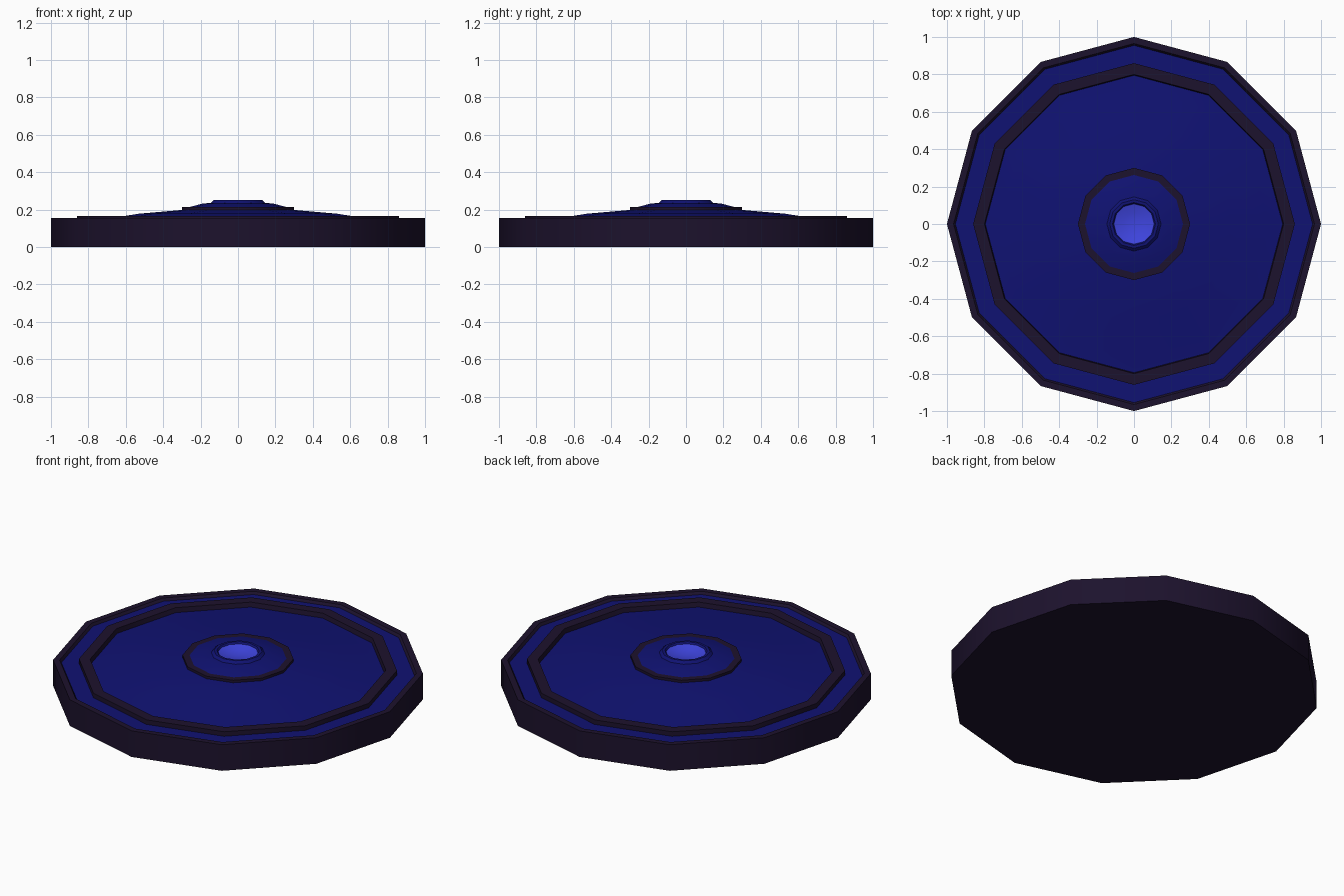
import bpy, bmesh, math

if "Cube" in bpy.data.objects:
    bpy.data.objects.remove(bpy.data.objects["Cube"])

SIDES = 12

def material(name, rgb):
    m = bpy.data.materials.new(name)
    m.diffuse_color = (*rgb, 1)
    m.use_nodes = True
    m.node_tree.nodes["Principled BSDF"].inputs["Base Color"].default_value = m.diffuse_color
    return m

DARK = material("dark_casing", (0.012, 0.006, 0.026))
BLUE = material("deep_blue", (0.005, 0.006, 0.17))
GLOW = material("bright_blue", (0.05, 0.06, 0.75))

def lathe(name, profile, mat):
    """Turn (radius, z) points about z, 12 sided; radius 0 is a pole."""
    bm = bmesh.new()
    rings = []
    for r, z in profile:
        if r == 0:
            rings.append([bm.verts.new((0, 0, z))] * SIDES)
        else:
            rings.append([bm.verts.new((r * math.cos(a), r * math.sin(a), z))
                          for a in (2 * math.pi * i / SIDES for i in range(SIDES))])
    for a, b in zip(rings, rings[1:]):
        for i in range(SIDES):
            j = (i + 1) % SIDES
            bm.faces.new(list(dict.fromkeys((a[i], a[j], b[j], b[i]))))
    me = bpy.data.meshes.new(name)
    bm.to_mesh(me)
    bm.free()
    me.materials.append(mat)
    ob = bpy.data.objects.new(name, me)
    bpy.context.collection.objects.link(ob)
    bpy.ops.object.select_all(action='DESELECT')
    ob.select_set(True)
    bpy.context.view_layer.objects.active = ob
    bpy.ops.object.shade_smooth_by_angle(angle=math.radians(35))
    return ob

# Outer casing: underside, wall and rim lip
lathe("base_casing", [(0, 0), (1, 0), (1, 0.155), (0.965, 0.155), (0.955, 0.14)], DARK)
# Recessed blue band inside the rim
lathe("outer_band", [(0.955, 0.14), (0.86, 0.14)], BLUE)
# Raised ring around the dish
lathe("raised_ring", [(0.86, 0.14), (0.86, 0.167), (0.80, 0.167), (0.795, 0.14)], DARK)
# Gently rising plate
lathe("main_plate", [(0.795, 0.14), (0.72, 0.148), (0.53, 0.178), (0.30, 0.198)], BLUE)
# Ring around the hub
lathe("hub_ring", [(0.30, 0.198), (0.30, 0.213), (0.262, 0.213)], DARK)
# Hub cone
lathe("hub", [(0.262, 0.213), (0.19, 0.232), (0.145, 0.236)], BLUE)
# Collar and hollow emitter
lathe("emitter_collar", [(0.145, 0.236), (0.13, 0.25), (0.115, 0.25), (0.108, 0.24)], BLUE)
lathe("emitter_bowl", [(0.108, 0.24), (0.06, 0.225), (0, 0.22)], GLOW)
